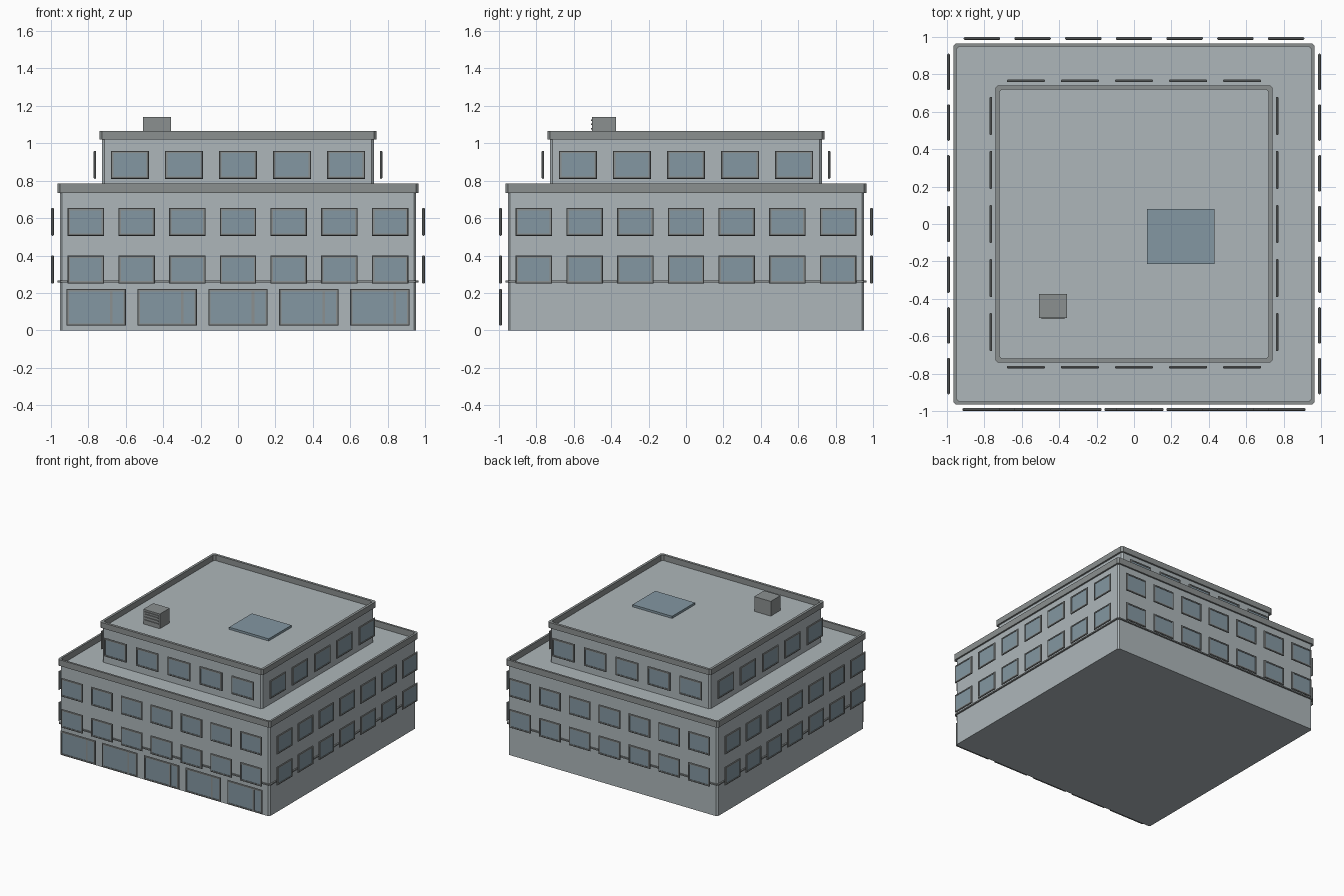
import bpy, bmesh
from math import radians
from mathutils import Matrix

if "Cube" in bpy.data.objects:
    bpy.data.objects.remove(bpy.data.objects["Cube"])


def material(name, rgb):
    m = bpy.data.materials.new(name)
    m.diffuse_color = (*rgb, 1)
    m.use_nodes = True
    m.node_tree.nodes["Principled BSDF"].inputs["Base Color"].default_value = m.diffuse_color
    return m


WALL = material("wall_grey", (0.42, 0.47, 0.49))
TRIM = material("trim_grey", (0.26, 0.28, 0.28))
GLASS = material("glass_blue", (0.23, 0.31, 0.36))


def outline(hx, hy, c):
    """Rectangle, or octagon when the corners are cut by c."""
    if c == 0:
        return [(hx, hy), (-hx, hy), (-hx, -hy), (hx, -hy)]
    return [(hx, hy - c), (hx - c, hy), (c - hx, hy), (-hx, hy - c),
            (-hx, c - hy), (c - hx, -hy), (hx - c, -hy), (hx, c - hy)]


def sweep(name, hx, hy, c, profile, mat, closed):
    """Stack outlines by (inset, height); closed makes a ring, else a capped solid."""
    bm = bmesh.new()
    loops = [[bm.verts.new((x, y, z)) for x, y in outline(hx - o, hy - o, c)] for o, z in profile]
    n = len(loops[0])
    for i in range(len(loops) if closed else len(loops) - 1):
        a, b = loops[i], loops[(i + 1) % len(loops)]
        for k in range(n):
            j = (k + 1) % n
            bm.faces.new((a[k], a[j], b[j], b[k]))
    if not closed:
        bm.faces.new(loops[0][::-1])
        bm.faces.new(loops[-1])
    bmesh.ops.recalc_face_normals(bm, faces=bm.faces)
    me = bpy.data.meshes.new(name)
    bm.to_mesh(me)
    bm.free()
    me.materials.append(mat)
    return me


def place(name, me, matrix=Matrix()):
    ob = bpy.data.objects.new(name, me)
    ob.matrix_world = matrix
    bpy.context.collection.objects.link(ob)
    return ob


def box(name, x0, x1, y0, y1, z0, z1, mat):
    me = sweep(name, (x1 - x0) / 2, (y1 - y0) / 2, 0, [(0, z0), (0, z1)], mat, False)
    return place(name, me, Matrix.Translation(((x0 + x1) / 2, (y0 + y1) / 2, 0)))


def ring(name, r, t, z0, z1):
    place(name, sweep(name, r, r, 0.014, [(0, z0), (0, z1), (t, z1), (t, z0)], TRIM, True))


# Wall blocks with cut corners
for name, r, z0, z1 in (("lower_block", 0.953, 0, 0.735), ("upper_block", 0.727, 0.735, 1.02)):
    place(name, sweep(name, r, r, 0.013, [(0, z0), (0, z1)], WALL, False))

# Parapets and string course
ring("lower_parapet", 0.966, 0.017, 0.735, 0.785)
ring("upper_parapet", 0.741, 0.021, 1.02, 1.066)
ring("string_course", 0.964, 0.015, 0.256, 0.266)


def window_meshes(name, w, h):
    prof = [(0, 0.004), (0, 0.01), (0.004, 0.014), (0.013, 0.014), (0.013, 0), (0.004, 0)]
    return (sweep(name + "_frame", w / 2, h / 2, 0, prof, TRIM, True),
            sweep(name + "_pane", w / 2 - 0.012, h / 2 - 0.012, 0, [(0, 0.004), (0, 0.01)], GLASS, False))


def window_row(name, meshes, count, pitch, dist, z, sides):
    for s in sides:
        turn = Matrix.Rotation(radians(90 * s), 4, 'Z')
        for i in range(count):
            x = (i - (count - 1) / 2) * pitch
            m = turn @ Matrix.Translation((x, -dist, z)) @ Matrix.Rotation(radians(90), 4, 'X')
            for part, me in zip(("frame", "pane"), meshes):
                place(f"{name}_{part}", me, m)


# Window rows, standing just off the walls on all four sides
wide = window_meshes("window", 0.195, 0.15)
window_row("first_floor_window", wide, 7, 0.271, 0.985, 0.325, range(4))
window_row("second_floor_window", wide, 7, 0.271, 0.985, 0.58, range(4))
window_row("top_floor_window", window_meshes("top_window", 0.203, 0.15), 5, 0.289, 0.758, 0.885, range(4))

# Shopfronts on the front only, each with an off-centre mullion
window_row("shopfront", window_meshes("shopfront", 0.318, 0.197), 5, 0.379, 0.985, 0.123, [0])
for i in range(5):
    x = (i - 2) * 0.379 + 0.08
    box("shopfront_mullion", x - 0.007, x + 0.007, -0.998, -0.986, 0.036, 0.21, TRIM)

# Rooftop skylight and ventilation unit with slats
box("skylight", 0.07, 0.43, -0.215, 0.08, 1.02, 1.038, GLASS)
box("vent_unit", -0.508, -0.358, -0.503, -0.375, 1.02, 1.141, TRIM)
for z in (1.055, 1.079, 1.103, 1.122):
    box("vent_slat", -0.495, -0.371, -0.509, -0.503, z - 0.004, z + 0.004, TRIM)
